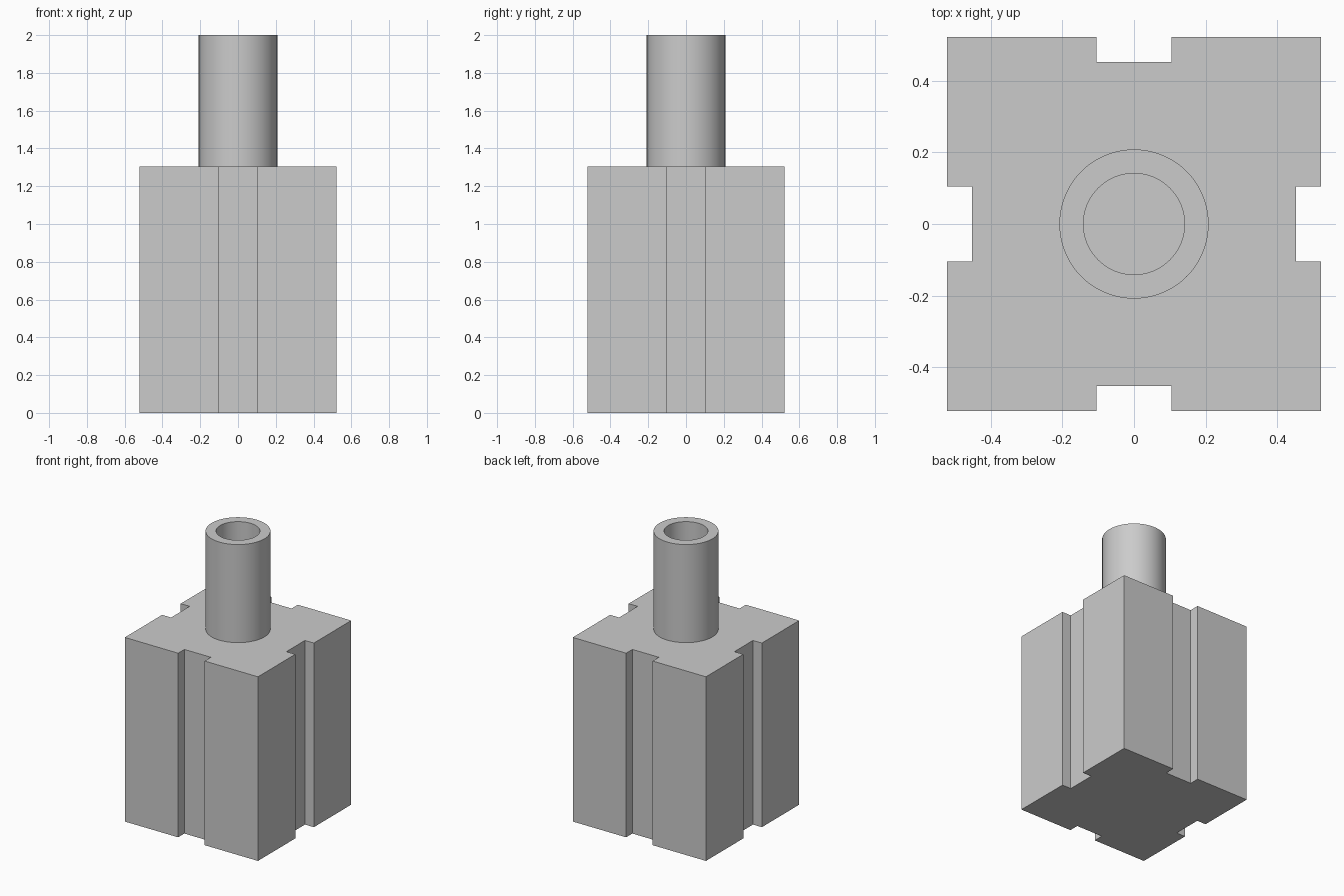
import bpy, bmesh, math
from mathutils import Matrix, Vector

cube = bpy.data.objects.get("Cube")
if cube:
    bpy.data.objects.remove(cube, do_unlink=True)

HALF, SLOT, FLOOR = 0.522, 0.104, 0.452   # body half width, slot half width, slot floor
BODY_TOP, TOP = 1.305, 2.0
OUTER, INNER, SIDES = 0.208, 0.141, 96

# Single grey finish
grey = bpy.data.materials.new("plain_grey")
grey.use_nodes = True
colour = (0.6, 0.6, 0.6, 1)
grey.diffuse_color = colour
grey.node_tree.nodes["Principled BSDF"].inputs["Base Color"].default_value = colour


def add_object(name, bm):
    bmesh.ops.recalc_face_normals(bm, faces=bm.faces[:])
    mesh = bpy.data.meshes.new(name)
    bm.to_mesh(mesh)
    bm.free()
    mesh.materials.append(grey)
    obj = bpy.data.objects.new(name, mesh)
    bpy.context.collection.objects.link(obj)
    return obj


# Square body: one slotted side of the outline turned four times, then extruded
side = [(-HALF, -HALF), (-SLOT, -HALF), (-SLOT, -FLOOR),
        (SLOT, -FLOOR), (SLOT, -HALF)]
bm = bmesh.new()
outline = []
for quarter in range(4):
    turn = Matrix.Rotation(quarter * math.pi / 2, 3, 'Z')
    outline += [bm.verts.new(turn @ Vector((x, y, 0))) for x, y in side]
base = bm.faces.new(outline)
lift = bmesh.ops.extrude_face_region(bm, geom=[base], use_keep_orig=True)
moved = [v for v in lift["geom"] if isinstance(v, bmesh.types.BMVert)]
bmesh.ops.translate(bm, verts=moved, vec=(0, 0, BODY_TOP))
add_object("slotted_body", bm)

# Hollow tube: ring profile spun around z, seated slightly into the body
bm = bmesh.new()
seat = BODY_TOP - 0.01
profile = [bm.verts.new((r, 0, z)) for r, z in
           [(OUTER, seat), (OUTER, TOP), (INNER, TOP), (INNER, seat)]]
edges = [bm.edges.new((profile[i], profile[(i + 1) % 4])) for i in range(4)]
bmesh.ops.spin(bm, geom=profile + edges, cent=(0, 0, 0), axis=(0, 0, 1),
               angle=math.tau, steps=SIDES, use_merge=True)
bmesh.ops.remove_doubles(bm, verts=bm.verts[:], dist=0.0001)
tube = add_object("hollow_tube", bm)

bpy.ops.object.select_all(action='DESELECT')
tube.select_set(True)
bpy.context.view_layer.objects.active = tube
bpy.ops.object.shade_smooth_by_angle(angle=math.radians(35))
